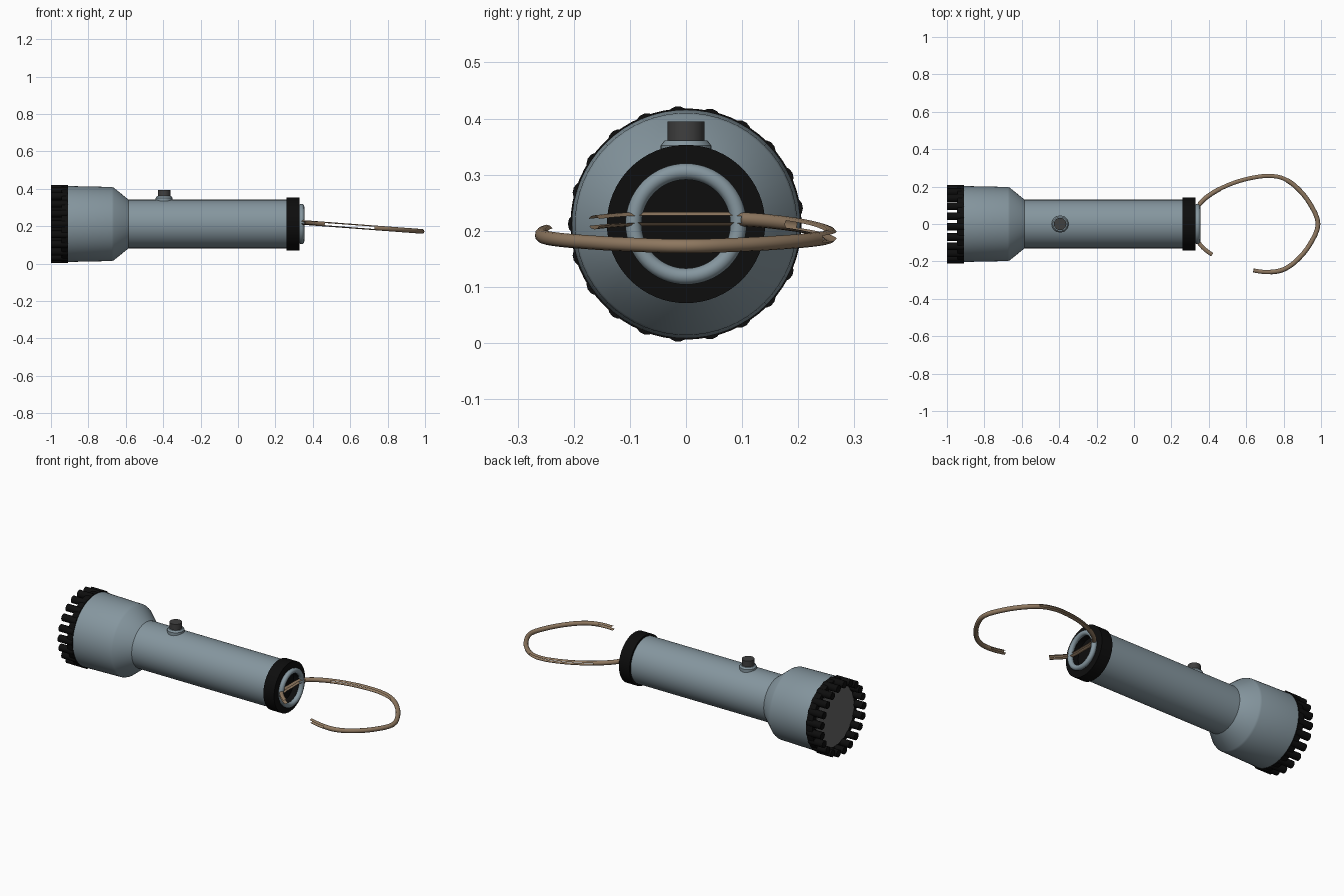
import bpy, bmesh, math
from mathutils import Vector, Matrix

if "Cube" in bpy.data.objects:
    bpy.data.objects.remove(bpy.data.objects["Cube"])

ZC = 0.212   # height of the torch axis


def material(name, rgb):
    m = bpy.data.materials.new(name)
    m.diffuse_color = (*rgb, 1)
    m.use_nodes = True
    m.node_tree.nodes["Principled BSDF"].inputs["Base Color"].default_value = m.diffuse_color
    return m


STEEL = material("blue grey metal", (0.235, 0.305, 0.345))
BLACK = material("black rubber", (0.004, 0.004, 0.004))
DARK = material("dark grey button", (0.05, 0.05, 0.05))
LENS = material("lens grey", (0.13, 0.13, 0.13))
CORD = material("tan cord", (0.27, 0.185, 0.115))


def finish(name, bm, mat, angle=35, recalc=True):
    if recalc:
        bmesh.ops.remove_doubles(bm, verts=bm.verts, dist=1e-5)
        bmesh.ops.recalc_face_normals(bm, faces=bm.faces)
    me = bpy.data.meshes.new(name)
    bm.to_mesh(me)
    bm.free()
    me.materials.append(mat)
    ob = bpy.data.objects.new(name, me)
    bpy.context.collection.objects.link(ob)
    bpy.ops.object.select_all(action='DESELECT')
    ob.select_set(True)
    bpy.context.view_layer.objects.active = ob
    bpy.ops.object.shade_smooth_by_angle(angle=math.radians(angle))
    return ob


def lathe(bm, profile, matrix, segs=64, closed=False):
    """Spin (distance along axis, radius) points round the local x axis."""
    rings = []
    for a, r in profile:
        rings.append([bm.verts.new(matrix @ Vector(
            (a, r * math.cos(2 * math.pi * i / segs), r * math.sin(2 * math.pi * i / segs))))
            for i in range(segs)])
    pairs = list(zip(rings, rings[1:]))
    if closed:
        pairs.append((rings[-1], rings[0]))
    for p, q in pairs:
        for i in range(segs):
            j = (i + 1) % segs
            bm.faces.new((p[i], p[j], q[j], q[i]))


def turned(name, profile, mat, matrix=None, **kw):
    bm = bmesh.new()
    lathe(bm, profile, matrix or Matrix.Translation((0, 0, ZC)), **kw)
    return finish(name, bm, mat)


# Metal head, cone and handle in one profile
turned("body", [(-0.93, 0), (-0.93, 0.203), (-0.91, 0.203), (-0.675, 0.198), (-0.664, 0.194),
                (-0.585, 0.13), (0.28, 0.13), (0.28, 0)], STEEL)

# Front bezel ring with rounded gripping teeth
bm = bmesh.new()
lathe(bm, [(-0.945, 0.165), (-0.945, 0.203), (-0.908, 0.206), (-0.908, 0.165)],
      Matrix.Translation((0, 0, ZC)), closed=True)
TEETH = 21
for k in range(TEETH):
    a = math.pi + 2 * math.pi * k / TEETH
    pos = Matrix.Translation((0, 0.19 * math.cos(a), ZC + 0.19 * math.sin(a)))
    lathe(bm, [(-1, 0), (-1, 0.0205), (-0.908, 0.0205), (-0.908, 0)], pos, segs=14)
finish("bezel", bm, BLACK)

# Lens
turned("lens", [(-0.947, 0), (-0.947, 0.172), (-0.935, 0.172)], LENS)

# Tail cap, hollow at the back
turned("tail_cap", [(0.26, 0.125), (0.26, 0.141), (0.328, 0.141), (0.328, 0.085),
                    (0.295, 0.085), (0.295, 0)], BLACK)

# Metal ring on the tail
turned("tail_ring", [(0.34 + 0.0145 * math.cos(t * math.pi / 6), 0.0935 + 0.0145 * math.sin(t * math.pi / 6))
                     for t in range(12)], STEEL, closed=True)

# Push button standing on the handle
up = Matrix.Translation((-0.395, 0, 0)) @ Matrix.Rotation(-math.pi / 2, 4, 'Y')
turned("button_collar", [(0.325, 0), (0.325, 0.045), (0.352, 0.045), (0.361, 0.038), (0.361, 0)],
       STEEL, up, segs=32)
turned("button", [(0.35, 0), (0.35, 0.033), (0.395, 0.033), (0.395, 0)], DARK, up, segs=32)

# Wrist cord: a swept tube, worn open along parts of its length
half = [(0.336, 0.0), (0.336, 0.06), (0.35, 0.105), (0.40, 0.152), (0.48, 0.198), (0.57, 0.232),
        (0.66, 0.252), (0.73, 0.257), (0.80, 0.243), (0.87, 0.195), (0.94, 0.11), (0.984, 0.0)]
ctrl = half + [(x, -y) for x, y in half[-2:0:-1]]
ctrl = [Vector((x, y, 0.22 - 0.075 * (x - 0.35))) for x, y in ctrl]
path = []
n = len(ctrl)
for i in range(n):
    p0, p1, p2, p3 = (ctrl[(i + d) % n] for d in (-1, 0, 1, 2))
    for s in range(4):
        t = s / 4
        path.append(0.5 * (2 * p1 + (p2 - p0) * t + (2 * p0 - 5 * p1 + 4 * p2 - p3) * t * t
                           + (3 * p1 - p0 - 3 * p2 + p3) * t ** 3))


def cord_state(p):
    if p.x < 0.35:
        return "split"
    if p.y > 0:
        return "split" if 0.45 < p.x < 0.82 else "full"
    if 0.42 < p.x < 0.645:
        return "gone"
    return "split" if p.x < 0.73 else "full"


SIDES, R = 12, 0.0125
bm = bmesh.new()
rings = []
for i, p in enumerate(path):
    d = (path[(i + 1) % len(path)] - path[i - 1]).normalized()
    side = d.cross(Vector((0, 0, 1))).normalized()
    top = side.cross(d)
    rings.append([bm.verts.new(p + R * (math.cos(2 * math.pi * k / SIDES) * side
                                        + math.sin(2 * math.pi * k / SIDES) * top))
                  for k in range(SIDES)])
for i, p in enumerate(path):
    nxt = (i + 1) % len(path)
    state = cord_state((p + path[nxt]) / 2)
    if state == "gone":
        continue
    for k in range(SIDES):
        m = (k + 1) % SIDES
        # split lengths keep only the top and bottom strips
        if state == "split" and abs(math.sin(2 * math.pi * (k + 0.5) / SIDES)) < 0.6:
            continue
        bm.faces.new((rings[i][k], rings[i][m], rings[nxt][m], rings[nxt][k]))
bmesh.ops.delete(bm, geom=[v for v in bm.verts if not v.link_faces], context='VERTS')
bmesh.ops.reverse_faces(bm, faces=bm.faces)
finish("wrist_cord", bm, CORD, 60, recalc=False)
